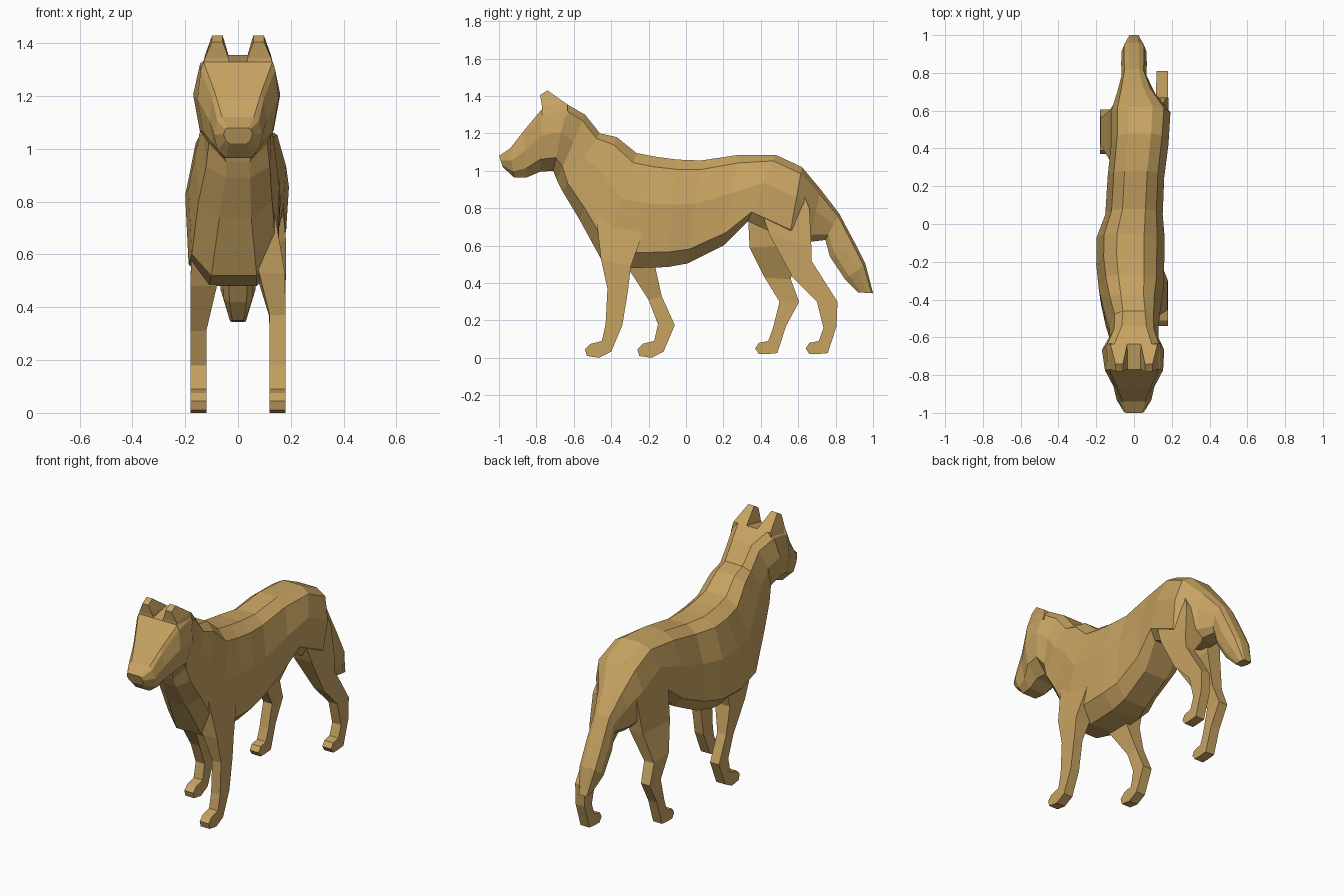
import bpy, bmesh

fur = bpy.data.materials.new("tan fur")
fur.diffuse_color = (0.57, 0.365, 0.12, 1)


def loft(name, rings):
    """Skin a list of equal-length closed rings, capping both ends."""
    bm = bmesh.new()
    vs = [[bm.verts.new(p) for p in r] for r in rings]
    n = len(vs[0])
    for a, b in zip(vs, vs[1:]):
        for i in range(n):
            j = (i + 1) % n
            bm.faces.new((a[i], a[j], b[j], b[i]))
    bm.faces.new(vs[0])
    bm.faces.new(vs[-1])
    bmesh.ops.recalc_face_normals(bm, faces=bm.faces)
    me = bpy.data.meshes.new(name)
    bm.to_mesh(me)
    bm.free()
    me.materials.append(fur)
    ob = bpy.data.objects.new(name, me)
    bpy.context.collection.objects.link(ob)
    return ob


def body_ring(yt, zt, yb, zb, w, xc, t, b, low=(0.85, 0.8)):
    """Ten-sided slanted section from a top point to a bottom point.
    w: half width, t / b: flat part of the top / bottom edge,
    low: width and depth of the lower side corner."""
    side = [(t, 0), (0.3 * t + 0.66, 0.09), (1, 0.42), low, (b, 1)]
    pts = [(xc + w * u, yt + (yb - yt) * v, zt + (zb - zt) * v) for u, v in side]
    return pts + [(2 * xc - x, y, z) for x, y, z in reversed(pts)]


def box_ring(s, yf, zf, yb, zb, xi, xo):
    """Four-cornered section between a front and a back point."""
    return [(s * xi, yf, zf), (s * xo, yf, zf), (s * xo, yb, zb), (s * xi, yb, zb)]


# head, trunk and tail in one skin
head = [
    (-1.00, 1.08, -0.98, 1.02, 0.055, 0, 0.7, 0.6),
    (-0.94, 1.12, -0.92, 0.965, 0.092, 0, 0.65, 0.5),
    (-0.87, 1.21, -0.85, 0.965, 0.108, 0, 0.8, 0.5),
    (-0.77, 1.33, -0.78, 0.995, 0.154, 0, 0.85, 0.4),
    (-0.635, 1.355, -0.71, 1.00, 0.165, -0.005, 0.6, 0.35),
    (-0.54, 1.30, -0.69, 0.95, 0.13, 0, 0.5, 0.35),
]
trunk = [
    (-0.46, 1.20, -0.66, 0.89, 0.13, 0, 0.45, 0.35),
    (-0.37, 1.18, -0.57, 0.74, 0.15, -0.01, 0.4, 0.4),
    (-0.265, 1.095, -0.45, 0.52, 0.172, -0.015, 0.4, 0.5),
    (-0.16, 1.075, -0.29, 0.48, 0.18, -0.02, 0.4, 0.5),
    (-0.05, 1.06, -0.10, 0.485, 0.18, -0.018, 0.4, 0.5),
    (0.08, 1.055, 0.01, 0.505, 0.152, 0, 0.4, 0.5),
    (0.28, 1.085, 0.20, 0.60, 0.15, 0.01, 0.4, 0.5),
    (0.48, 1.085, 0.33, 0.73, 0.152, 0.03, 0.4, 0.6),
    (0.62, 1.02, 0.55, 0.63, 0.158, 0.035, 0.4, 0.6),
    (0.72, 0.90, 0.66, 0.62, 0.10, 0.01, 0.4, 0.5),
]
tail = [
    (0.82, 0.77, 0.745, 0.63, 0.065, 0, 0.4, 0.5),
    (0.90, 0.62, 0.77, 0.54, 0.068, 0, 0.4, 0.5),
    (0.96, 0.50, 0.85, 0.42, 0.066, 0, 0.4, 0.5),
    (1.00, 0.345, 0.92, 0.35, 0.03, 0, 0.8, 0.7),
]
loft("body", [body_ring(*r) for r in head]
     + [body_ring(*r, low=(0.93, 0.86)) for r in trunk]
     + [body_ring(*r) for r in tail])

# paw sections, measured back from the toe
front_paw = [(0, 0.045, 0.01, 0.01), (0.03, 0.075, 0.075, 0.0),
             (0.09, 0.09, 0.14, 0.033), (0.11, 0.18, 0.20, 0.175)]
hind_paw = [(0, 0.05, 0.02, 0.02), (0.02, 0.08, 0.06, 0.02),
            (0.07, 0.09, 0.118, 0.025), (0.095, 0.16, 0.165, 0.17)]


def leg(name, s, toe, paw, upper):
    rows = [(toe + a, z, toe + b, zz, 0.12, 0.18) for a, z, b, zz in paw]
    loft(name, [box_ring(s, *r) for r in rows + upper])


# striding legs: right front and left hind forward
leg("right_front_leg", 1, -0.54, front_paw, [
    (-0.42, 0.37, -0.31, 0.36, 0.12, 0.18),
    (-0.455, 0.53, -0.295, 0.49, 0.08, 0.178),
    (-0.48, 0.75, -0.20, 0.75, 0.04, 0.14),
    (-0.40, 0.95, -0.22, 0.95, 0.02, 0.10)])
leg("left_front_leg", -1, -0.26, front_paw, [
    (-0.20, 0.31, -0.13, 0.33, 0.12, 0.18),
    (-0.31, 0.48, -0.165, 0.49, 0.08, 0.18),
    (-0.42, 0.72, -0.10, 0.72, 0.04, 0.175),
    (-0.36, 0.95, -0.14, 0.95, 0.02, 0.15)])
leg("right_hind_leg", 1, 0.64, hind_paw, [
    (0.70, 0.30, 0.81, 0.30, 0.12, 0.18),
    (0.57, 0.43, 0.67, 0.52, 0.115, 0.18),
    (0.45, 0.65, 0.67, 0.60, 0.06, 0.182),
    (0.38, 0.84, 0.66, 0.80, 0.03, 0.165),
    (0.46, 0.96, 0.60, 0.94, 0.02, 0.14)])
leg("left_hind_leg", -1, 0.37, hind_paw, [
    (0.50, 0.30, 0.605, 0.30, 0.12, 0.18),
    (0.42, 0.43, 0.56, 0.42, 0.11, 0.178),
    (0.34, 0.59, 0.60, 0.60, 0.04, 0.13),
    (0.33, 0.80, 0.63, 0.80, 0.02, 0.11),
    (0.44, 0.95, 0.58, 0.94, 0.01, 0.08)])

# ears
for s, name in ((1, "right_ear"), (-1, "left_ear")):
    loft(name, [box_ring(s, -0.77, 1.29, -0.63, 1.29, 0.03, 0.14),
                box_ring(s, -0.77, 1.345, -0.635, 1.355, 0.036, 0.125),
                box_ring(s, -0.78, 1.405, -0.74, 1.43, 0.058, 0.098)])
